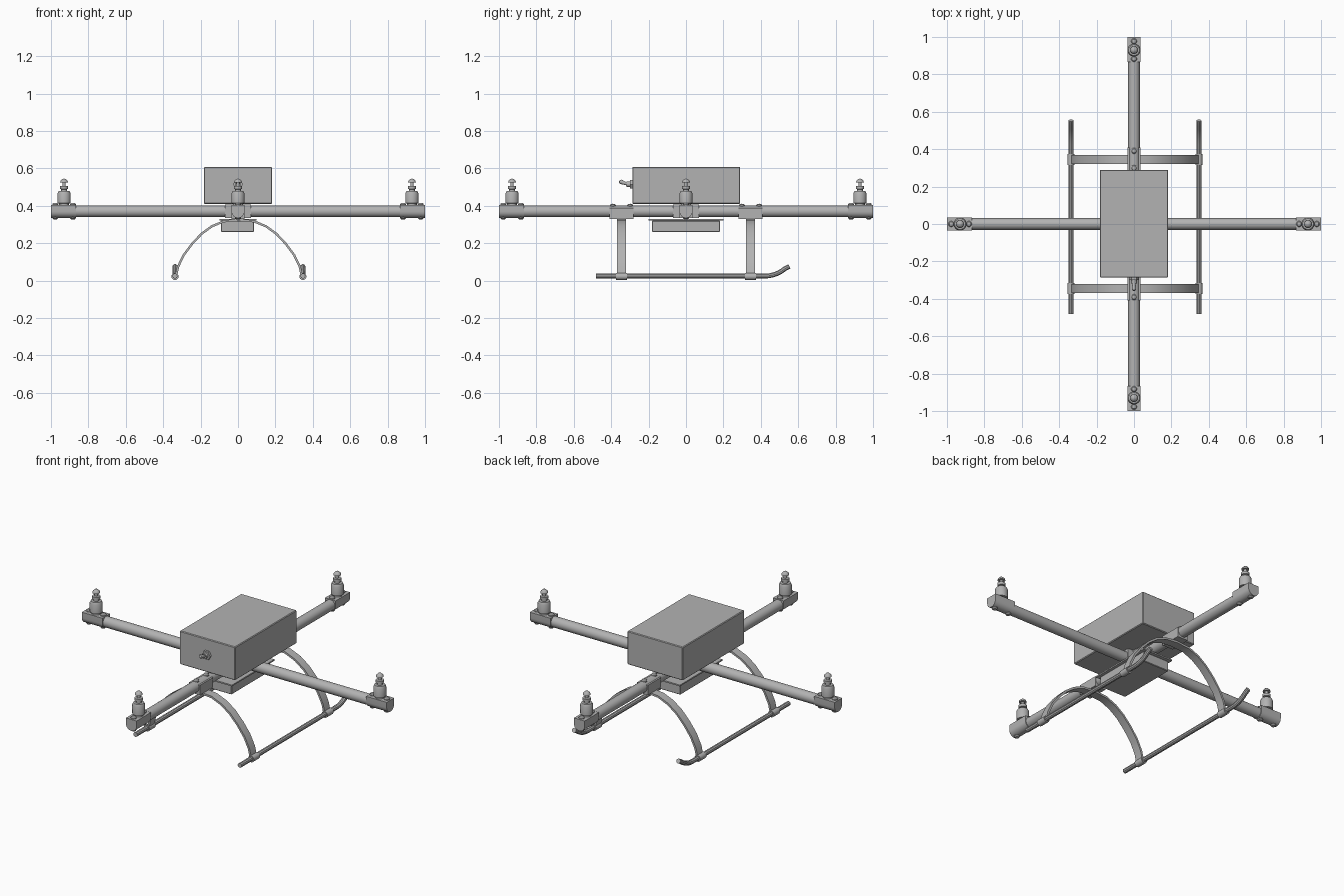
import bpy, bmesh
from math import sin, cos, pi, radians
from mathutils import Matrix, Vector

old = bpy.data.objects.get("Cube")
if old:
    bpy.data.objects.remove(old, do_unlink=True)

GREY = (0.45, 0.45, 0.45, 1)
mat = bpy.data.materials.new("plain grey")
mat.use_nodes = True
mat.diffuse_color = GREY
mat.node_tree.nodes["Principled BSDF"].inputs["Base Color"].default_value = GREY

ARM_Z = 0.37
LEG_X = 0.005


def activate(ob):
    bpy.ops.object.select_all(action="DESELECT")
    ob.select_set(True)
    bpy.context.view_layer.objects.active = ob


def finish(bm, name, matrix=Matrix()):
    bmesh.ops.recalc_face_normals(bm, faces=bm.faces)
    bm.transform(matrix)
    mesh = bpy.data.meshes.new(name)
    bm.to_mesh(mesh)
    bm.free()
    mesh.materials.append(mat)
    ob = bpy.data.objects.new(name, mesh)
    bpy.context.collection.objects.link(ob)
    activate(ob)
    bpy.ops.object.shade_smooth_by_angle(angle=radians(35))
    return ob


def box(name, lo, hi, bevel=0.0, matrix=Matrix()):
    lo, hi = Vector(lo), Vector(hi)
    bm = bmesh.new()
    bmesh.ops.create_cube(bm, size=1)
    for v in bm.verts:
        v.co = (lo + hi) / 2 + v.co * (hi - lo)
    if bevel:
        bmesh.ops.bevel(bm, geom=bm.edges[:], offset=bevel, segments=1, affect="EDGES")
    return finish(bm, name, matrix)


def lathe(name, profile, matrix=Matrix(), sides=24):
    """Turn (radius, height) points around z."""
    bm = bmesh.new()
    vs = [bm.verts.new((r, 0, z)) for r, z in profile]
    edges = [bm.edges.new(pair) for pair in zip(vs, vs[1:])]
    bmesh.ops.spin(bm, geom=vs + edges, cent=(0, 0, 0), axis=(0, 0, 1),
                   angle=2 * pi, steps=sides)
    bmesh.ops.remove_doubles(bm, verts=bm.verts, dist=1e-5)
    return finish(bm, name, matrix)


def prism(name, outline, y0, y1, matrix=Matrix()):
    """Extrude an (x, z) outline along y."""
    bm = bmesh.new()
    face = bm.faces.new([bm.verts.new((x, y0, z)) for x, z in outline])
    ext = bmesh.ops.extrude_face_region(bm, geom=[face])["geom"]
    bmesh.ops.translate(bm, vec=(0, y1 - y0, 0),
                        verts=[g for g in ext if isinstance(g, bmesh.types.BMVert)])
    return finish(bm, name, matrix)


def rod(name, start, end, radius, sides=24):
    start, end = Vector(start), Vector(end)
    d = end - start
    place = Matrix.Translation(start) @ d.to_track_quat("Z", "Y").to_matrix().to_4x4()
    return lathe(name, [(0, 0), (radius, 0), (radius, d.length), (0, d.length)], place, sides)


def tube(name, points, radius):
    """Round tube that follows a path."""
    cu = bpy.data.curves.new(name, "CURVE")
    cu.dimensions = "3D"
    cu.bevel_depth, cu.bevel_resolution, cu.use_fill_caps = radius, 3, True
    sp = cu.splines.new("POLY")
    sp.points.add(len(points) - 1)
    for p, co in zip(sp.points, points):
        p.co = (*co, 1)
    cu.materials.append(mat)
    ob = bpy.data.objects.new(name, cu)
    bpy.context.collection.objects.link(ob)
    activate(ob)
    bpy.ops.object.convert(target="MESH")
    bpy.ops.object.shade_smooth_by_angle(angle=radians(35))


def bolt(name, x, y, z, flip=False, matrix=Matrix()):
    place = matrix @ Matrix.Translation((x, y, z))
    if flip:
        place = place @ Matrix.Rotation(pi, 4, "X")
    lathe(name, [(0, -0.01), (0.016, -0.01), (0.016, 0.003),
                 (0.011, 0.009), (0, 0.011)], place, 12)


# Crossed arm tubes and their central joint
rod("arm_tube_side", (-0.995, 0, ARM_Z), (0.995, 0, ARM_Z), 0.031)
rod("arm_tube_length", (0, -0.995, ARM_Z), (0, 0.995, ARM_Z), 0.031)
box("joint_side", (-0.07, -0.035, 0.335), (0.07, 0.035, 0.408))
box("joint_length", (-0.035, -0.07, 0.335), (0.035, 0.07, 0.408))

# Motor mounts, motors and bolts at the four arm ends
saddle = [(-0.035, 0.403), (0.035, 0.403)]
saddle += [(0.035 * cos(i * pi / 12), ARM_Z - 0.035 * sin(i * pi / 12)) for i in range(13)]
motor = [(0, 0.4), (0.026, 0.4), (0.026, 0.412), (0.035, 0.414), (0.035, 0.466),
         (0.029, 0.478), (0.016, 0.479), (0.016, 0.488), (0.022, 0.49), (0.022, 0.506),
         (0.009, 0.507), (0.009, 0.524), (0.021, 0.525), (0.019, 0.534),
         (0.01, 0.543), (0, 0.545)]
for i, side in enumerate(("front", "left", "back", "right")):
    turn = Matrix.Rotation(i * pi / 2, 4, "Z")
    prism(side + "_motor_mount", saddle, -1, -0.865, turn)
    lathe(side + "_motor", motor, turn @ Matrix.Translation((0, -0.93, 0)))
    for y in (-0.883, -0.977):
        bolt(side + "_mount_bolt", 0, y, 0.405, matrix=turn)
        bolt(side + "_mount_nut", 0, y, 0.337, True, turn)

# Main case with toggle switch on the front
box("main_case", (-0.182, -0.287, 0.41), (0.182, 0.29, 0.608), 0.004)
rod("switch_nut", (0, -0.286, 0.515), (0, -0.3, 0.515), 0.027, 6)
rod("switch_collar", (0, -0.295, 0.515), (0, -0.317, 0.515), 0.015, 16)
lever = Matrix.Translation((0, -0.312, 0.515)) @ Matrix.Rotation(radians(70), 4, "X")
lathe("switch_lever", [(0, 0), (0.007, 0), (0.012, 0.038), (0.008, 0.046), (0, 0.048)], lever, 12)

# Battery slung under its tray
box("battery_tray", (-0.1, -0.2, 0.32), (0.1, 0.2, 0.328))
box("battery", (-0.09, -0.182, 0.26), (0.085, 0.182, 0.32), 0.003)

# Bent strap legs with clamps on the arm
half = [(0.335, 0.03), (0.325, 0.075), (0.295, 0.137), (0.25, 0.197), (0.2, 0.25),
        (0.145, 0.29), (0.08, 0.317)]
path = [Vector((-x, z)) for x, z in half] + [Vector((0, 0.324))]
path += [Vector(p) for p in reversed(half)]
outer, inner = [], []
for i, p in enumerate(path):
    t = (path[min(i + 1, len(path) - 1)] - path[max(i - 1, 0)]).normalized()
    n = Vector((-t.y, t.x)) * 0.006
    outer.append(p + n)
    inner.append(p - n)
for side, y in (("front", -0.345), ("back", 0.345)):
    strap = [(p.x + LEG_X, p.y) for p in outer + inner[::-1]]
    prism(side + "_leg_strap", strap, y - 0.025, y + 0.025)
    box(side + "_leg_clamp", (-0.035, y - 0.063, 0.33), (0.035, y + 0.063, 0.388))
    for dy in (-0.046, 0.046):
        bolt(side + "_clamp_bolt", 0, y + dy, 0.4)

# Skids with upturned rear tips, held by collars
for side, s in (("right", -1), ("left", 1)):
    x = LEG_X + s * 0.342
    run = [(x, -0.48, 0.024), (x, 0.42, 0.024)]
    run += [(x, 0.42 + 0.17 * sin(a), 0.024 + 0.17 * (1 - cos(a)))
            for a in (radians(8 * k) for k in range(1, 6))]
    run.append((x, 0.553, 0.076))
    tube(side + "_skid", run, 0.0135)
    for y in (-0.345, 0.345):
        rod(side + "_skid_collar", (x, y - 0.029, 0.022), (x, y + 0.029, 0.022), 0.019, 16)
